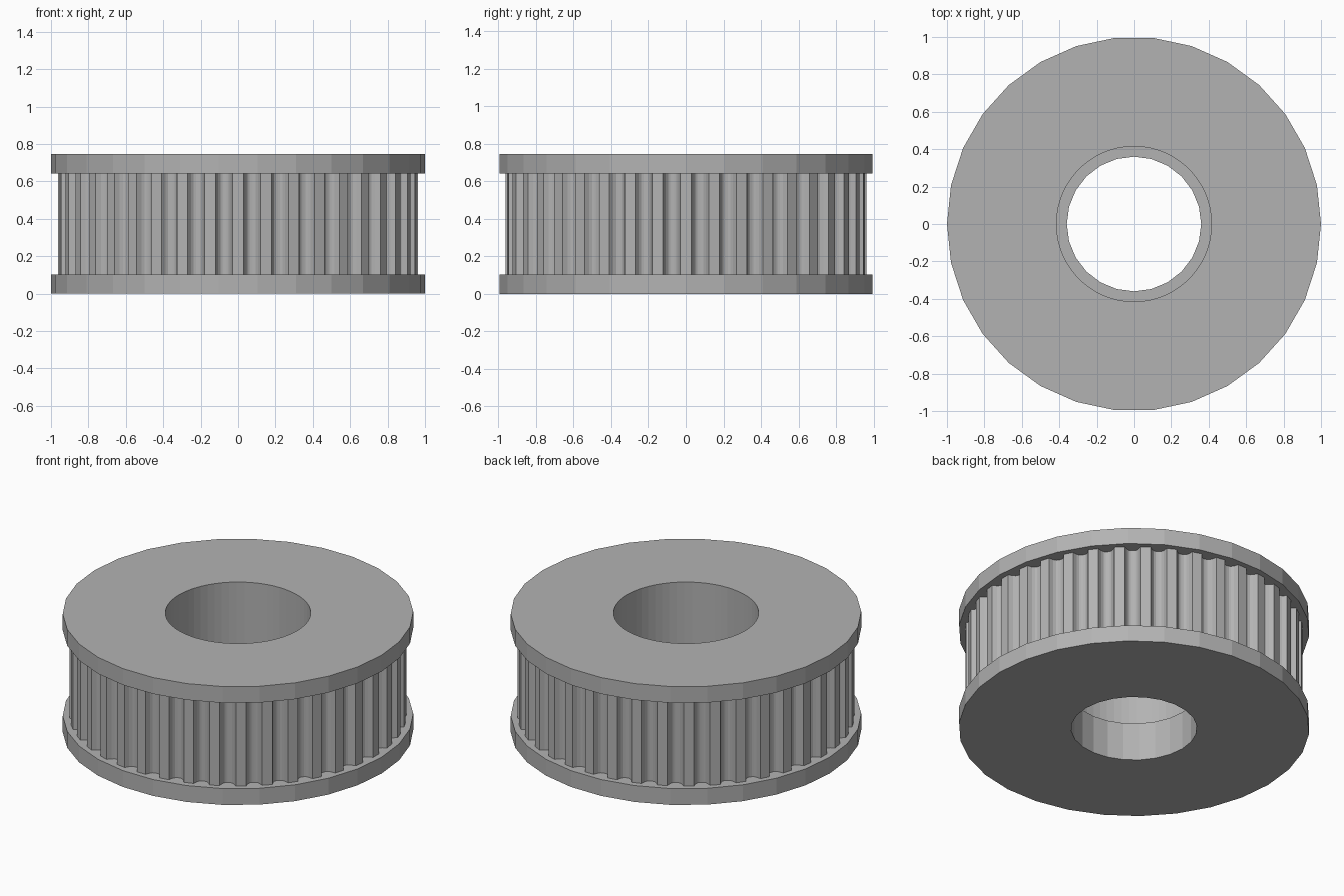
import bpy, bmesh, math

cube = bpy.data.objects.get("Cube")
if cube:
    bpy.data.objects.remove(cube, do_unlink=True)

HEIGHT, FLANGE, STEP = 0.745, 0.103, 0.24
BORE, POCKET, TOOTH_R, DEPTH = 0.36, 0.415, 0.962, 0.046
TEETH = 40

grey = bpy.data.materials.new("plain grey")
grey.use_nodes = True
grey.diffuse_color = (0.45, 0.45, 0.45, 1)
grey.node_tree.nodes["Principled BSDF"].inputs["Base Color"].default_value = grey.diffuse_color


def circle(radius, count):
    return [(radius * math.cos(math.tau * i / count), radius * math.sin(math.tau * i / count))
            for i in range(count)]


def toothed_outline():
    # One tooth land followed by one round-bottomed groove, repeated
    pitch = math.tau / TEETH
    land = pitch * 0.39
    groove = pitch - land
    points = []
    for t in range(TEETH):
        start = t * pitch - land / 2
        points.append((start, TOOTH_R))
        for k in range(9):
            u = k / 8
            drop = DEPTH * (1 - abs(2 * u - 1) ** 3)
            points.append((start + land + groove * u, TOOTH_R - drop))
        points.pop()
    return [(r * math.cos(a), r * math.sin(a)) for a, r in points]


def ring(name, outer, inner, z0, z1):
    # Extruded outline with a hole through it
    mesh = bpy.data.meshes.new(name)
    bm = bmesh.new()
    edges = []
    for loop in (outer, inner):
        verts = [bm.verts.new((x, y, z0)) for x, y in loop]
        edges += [bm.edges.new((v, verts[i - 1])) for i, v in enumerate(verts)]
    bmesh.ops.triangle_fill(bm, use_beauty=True, edges=edges)
    top = bmesh.ops.extrude_face_region(bm, geom=bm.faces[:])
    moved = [g for g in top["geom"] if isinstance(g, bmesh.types.BMVert)]
    bmesh.ops.translate(bm, verts=moved, vec=(0, 0, z1 - z0))
    bmesh.ops.recalc_face_normals(bm, faces=bm.faces[:])
    bm.to_mesh(mesh)
    bm.free()
    mesh.materials.append(grey)
    obj = bpy.data.objects.new(name, mesh)
    bpy.context.collection.objects.link(obj)
    return obj


flange = circle(1, 30)
bore = circle(BORE, 24)
pocket = circle(POCKET, 60)

# Flanges and toothed rim
ring("bottom_flange", flange, bore, 0, FLANGE)
ring("toothed_rim", toothed_outline(), pocket, FLANGE, HEIGHT - FLANGE)
ring("top_flange", flange, pocket, HEIGHT - FLANGE, HEIGHT)

# Narrow seat at the foot of the bore
ring("bore_seat", pocket, bore, FLANGE, STEP)
